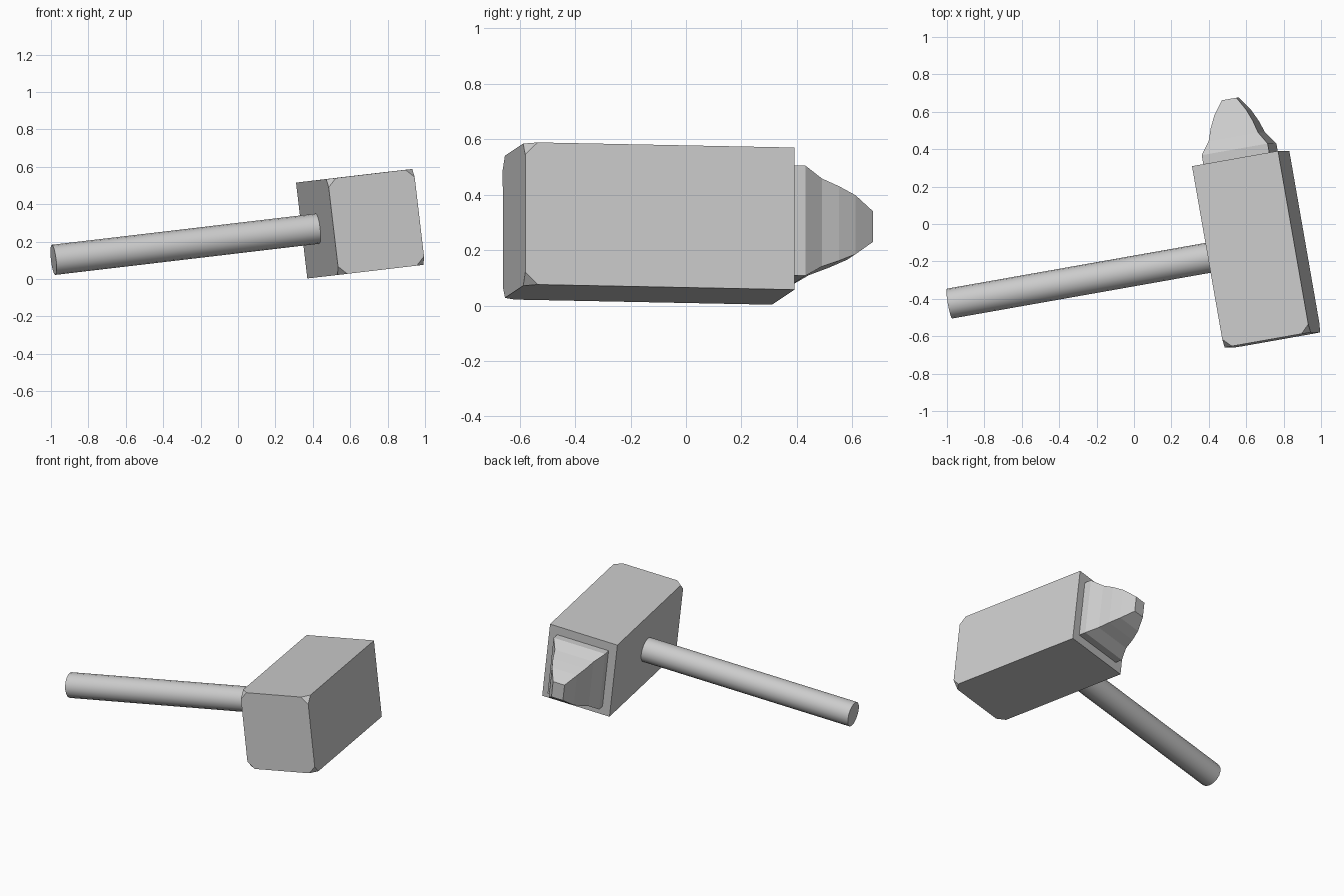
import bpy, bmesh
from mathutils import Vector, Matrix

if "Cube" in bpy.data.objects:
    bpy.data.objects.remove(bpy.data.objects["Cube"])

# Tilted hammer frame: u along handle, v along head, w up
u = Vector((1, 0.177, 0.118)).normalized()
v = Vector((-0.175, 1, -0.02))
v = (v - u * v.dot(u)).normalized()
w = u.cross(v)
FRAME = Matrix.Translation((0.655, -0.135, 0.296)) @ Matrix((u, v, w)).transposed().to_4x4()
HU, HV, HW = 0.235, 0.4925, 0.258   # half sizes of head


def add(name, bm):
    bmesh.ops.recalc_face_normals(bm, faces=bm.faces)
    mesh = bpy.data.meshes.new(name)
    bm.to_mesh(mesh)
    bm.free()
    ob = bpy.data.objects.new(name, mesh)
    bpy.context.collection.objects.link(ob)
    ob.matrix_world = FRAME
    return ob


# Head block, with the four striking-face corners clipped
bm = bmesh.new()
bmesh.ops.create_cube(bm, size=2)
bmesh.ops.scale(bm, vec=(HU, HV, HW), verts=bm.verts)
front = [p for p in bm.verts if p.co.y < 0]
bmesh.ops.bevel(bm, geom=front, offset=0.045, offset_type='OFFSET',
                segments=1, affect='VERTICES', profile=0.5)
add("head", bm)

# Tapered peen: rectangular rings (distance, half width, half height)
rings = [(-0.01, .18, .2), (.05, .18, .2), (.118, .135, .16),
         (.185, .115, .135), (.25, .087, .107), (.323, .04, .055)]
bm = bmesh.new()
loops = []
for d, a, b in rings:
    loops.append([bm.verts.new((x * a, HV + d, z * b))
                  for x, z in ((-1, -1), (1, -1), (1, 1), (-1, 1))])
for lo, hi in zip(loops, loops[1:]):
    for i in range(4):
        j = (i + 1) % 4
        bm.faces.new((lo[i], lo[j], hi[j], hi[i]))
bm.faces.new(loops[0])
bm.faces.new(loops[-1])
add("peen", bm)

# Round handle
bm = bmesh.new()
x0, x1 = -1.678, -HU + 0.01
bmesh.ops.create_cone(bm, cap_ends=True, segments=16, radius1=0.081, radius2=0.081,
                      depth=x1 - x0,
                      matrix=Matrix.Translation(((x0 + x1) / 2, 0, 0)) @ Matrix.Rotation(1.5707963, 4, 'Y'))
handle = add("handle", bm)
bpy.context.view_layer.objects.active = handle
handle.select_set(True)
bpy.ops.object.shade_smooth_by_angle()
